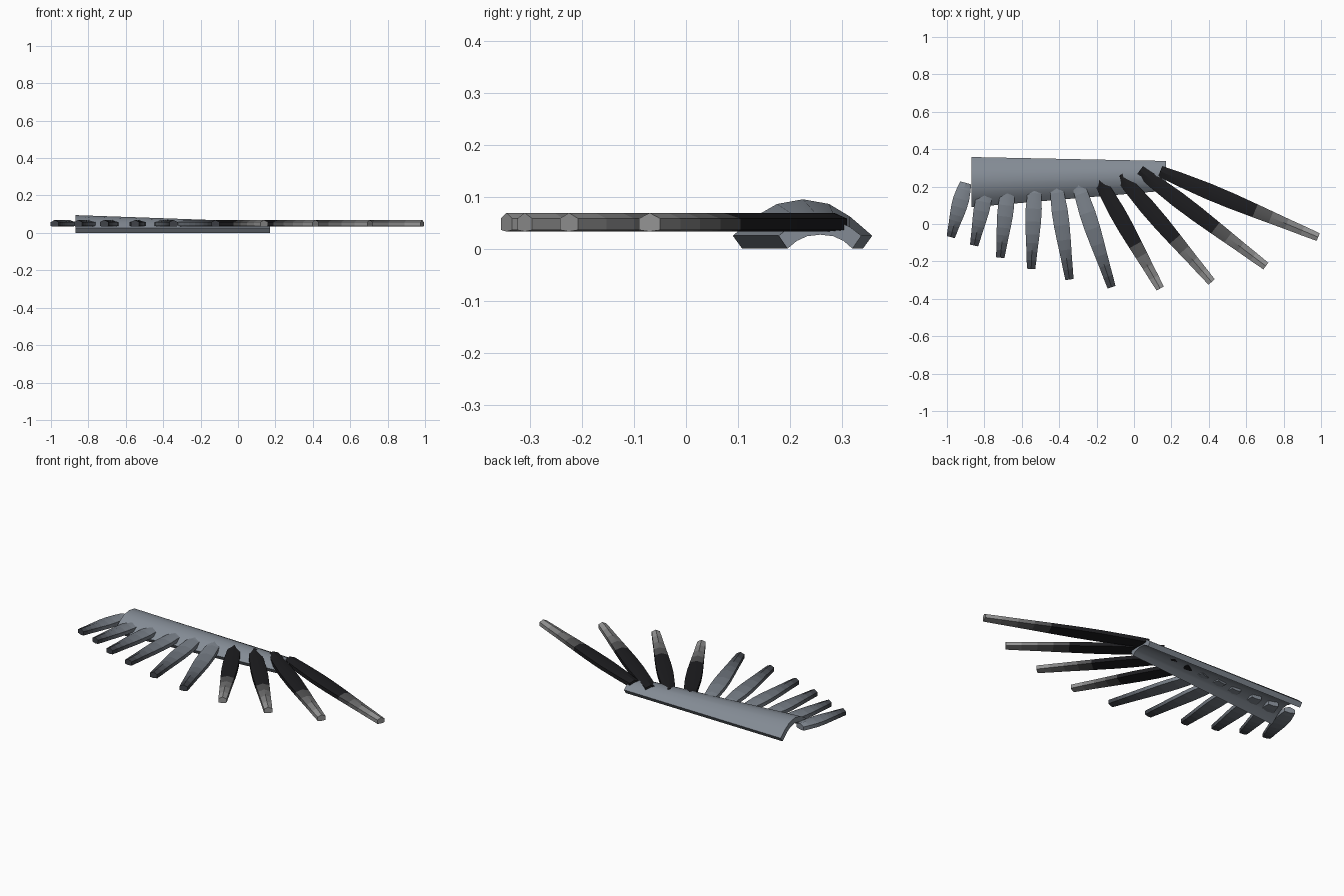
import bpy, bmesh, math
from mathutils import Vector

if "Cube" in bpy.data.objects:
    bpy.data.objects.remove(bpy.data.objects["Cube"])


def material(name, c):
    m = bpy.data.materials.new(name)
    m.diffuse_color = (*c, 1)
    m.use_nodes = True
    m.node_tree.nodes["Principled BSDF"].inputs["Base Color"].default_value = m.diffuse_color
    return m


def blend(a, b, t):
    return tuple(x + (y - x) * t for x, y in zip(a, b))


def loft(name, rings, mats, pick=lambda i: 0):
    """Skin closed rings of equal point count and cap both ends."""
    bm = bmesh.new()
    vs = [[bm.verts.new(p) for p in r] for r in rings]
    n = len(rings[0])
    for i in range(len(vs) - 1):
        for j in range(n):
            k = (j + 1) % n
            f = bm.faces.new((vs[i][j], vs[i][k], vs[i + 1][k], vs[i + 1][j]))
            f.material_index = pick(i)
    bm.faces.new(vs[0][::-1]).material_index = pick(0)
    bm.faces.new(vs[-1]).material_index = pick(len(vs) - 2)
    bmesh.ops.recalc_face_normals(bm, faces=bm.faces)
    me = bpy.data.meshes.new(name)
    bm.to_mesh(me)
    bm.free()
    ob = bpy.data.objects.new(name, me)
    bpy.context.collection.objects.link(ob)
    for m in mats:
        me.materials.append(m)
    bpy.ops.object.select_all(action='DESELECT')
    ob.select_set(True)
    bpy.context.view_layer.objects.active = ob
    bpy.ops.object.shade_smooth_by_angle(angle=math.radians(35))
    return ob


SLATE, DARK, BLACK, PALE = (.23, .26, .30), (.05, .055, .065), (.012, .012, .014), (.3, .3, .3)

# Wing arm: thick arched shell, tapering towards the outer end
def arch(x, outer, inner):
    return [(x, y, z) for y, z in outer + inner[::-1]]

inner_end = arch(-0.87,
    [(.358, .025), (.315, .062), (.275, .086), (.225, .095), (.175, .086), (.133, .062), (.09, .025)],
    [(.34, 0), (.30, .036), (.265, .056), (.225, .064), (.185, .056), (.15, .036), (.108, 0)])
outer_end = arch(0.17,
    [(.337, .025), (.315, .042), (.29, .053), (.258, .058), (.225, .053), (.20, .042), (.178, .025)],
    [(.32, 0), (.303, .015), (.283, .024), (.258, .027), (.233, .024), (.213, .015), (.195, 0)])
loft("wing_arm", [inner_end, outer_end], [material("arm_slate", SLATE)])

# Feathers: root and tip in plan, inner to outer
feathers = [
    ((-.90, .22), (-.98, -.07)), ((-.785, .22), (-.855, -.115)),
    ((-.67, .22), (-.715, -.18)), ((-.53, .22), (-.55, -.24)),
    ((-.42, .23), (-.345, -.297)), ((-.305, .23), (-.12, -.338)),
    ((-.19, .24), (.14, -.345)), ((-.075, .26), (.415, -.31)),
    ((.03, .285), (.705, -.225)), ((.14, .282), (.985, -.07)),
]
# Half width along the length
outline = [(0, .030), (.12, .037), (.3, .043), (.45, .042), (.6, .037),
           (.7, .033), (.8, .029), (.9, .026), (1, .022)]
section = [(-1, .036), (0, .033), (1, .036), (1, .058), (0, .069), (-1, .058)]

inner_mats = [material(f"inner_feather_{i}", blend(SLATE, DARK, i / 7)) for i in range(8)]
outer_mats = [material(f"outer_feather_{i}", blend(BLACK, PALE, max(0, (i - 3) / 4))) for i in range(8)]

for k, (root, tip) in enumerate(feathers):
    a, b = Vector(root), Vector(tip)
    d = (b - a).normalized()
    side = Vector((-d.y, d.x))
    rings = []
    for t, w in outline:
        c = a.lerp(b, t)
        rings.append([(*(c + side * (u * w)), z) for u, z in section])
    loft(f"feather_{k + 1}", rings, outer_mats if k >= 6 else inner_mats, lambda i: i)
